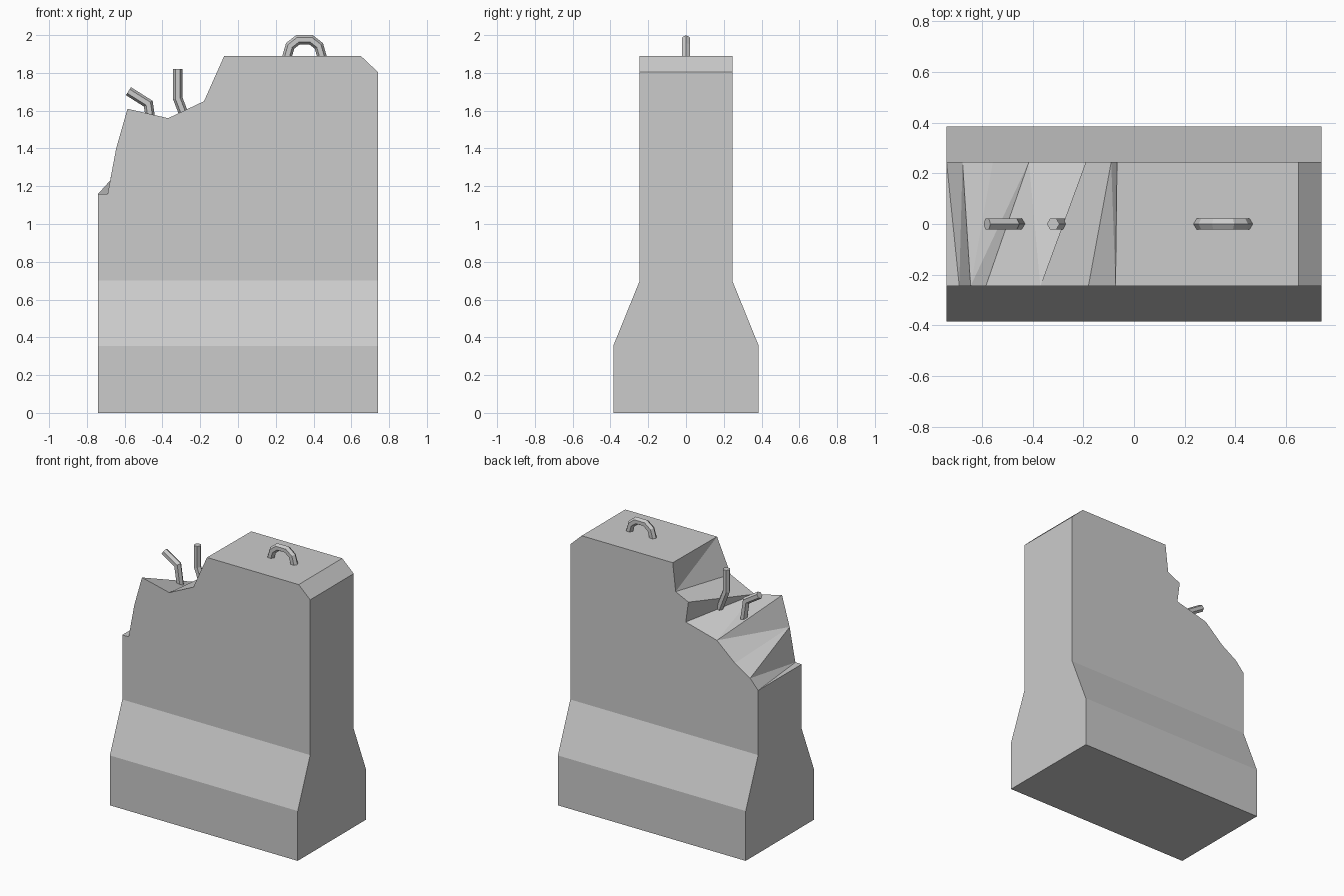
import bpy, bmesh
from mathutils import Vector

if "Cube" in bpy.data.objects:
    bpy.data.objects.remove(bpy.data.objects["Cube"])

W, Y_TOP, Y_BASE = 0.74, 0.245, 0.385


def finish(bm, name):
    bmesh.ops.recalc_face_normals(bm, faces=bm.faces)
    mesh = bpy.data.meshes.new(name)
    bm.to_mesh(mesh)
    bm.free()
    obj = bpy.data.objects.new(name, mesh)
    bpy.context.collection.objects.link(obj)
    return obj


# Broken edge outlines (x, z), from the left end up to the flat top
front_break = [(-W, 1.16), (-0.69, 1.16), (-0.645, 1.40), (-0.585, 1.61),
               (-0.37, 1.56), (-0.18, 1.65), (-0.073, 1.89)]
back_break = [(-W, 1.16), (-0.677, 1.23), (-0.557, 1.305), (-0.415, 1.43),
              (-0.17, 1.495), (-0.19, 1.642), (-0.09, 1.69), (-0.067, 1.89)]


def concrete_barrier():
    bm = bmesh.new()

    def side(s, broken):
        foot = [[bm.verts.new((x, s * y, z)) for x in (-W, W)]
                for y, z in ((Y_BASE, 0), (Y_BASE, 0.355), (Y_TOP, 0.70))]
        right = [bm.verts.new((x, s * Y_TOP, z)) for x, z in ((W, 1.805), (0.65, 1.89))]
        edge = [bm.verts.new((x, s * Y_TOP, z)) for x, z in broken]
        for a, b in zip(foot, foot[1:]):
            bm.faces.new((a[0], a[1], b[1], b[0]))
        bm.faces.new(foot[2] + right + edge[::-1])
        return foot, right, edge

    ffoot, fright, f = side(-1, front_break)
    bfoot, bright, b = side(1, back_break)

    # Ends, underside, top and corner chamfer
    bm.faces.new([r[0] for r in ffoot] + [f[0], b[0]] + [r[0] for r in bfoot[::-1]])
    bm.faces.new([r[1] for r in ffoot] + [fright[0], bright[0]] + [r[1] for r in bfoot[::-1]])
    bm.faces.new(ffoot[0] + bfoot[0][::-1])
    bm.faces.new(fright + bright[::-1])
    bm.faces.new((fright[1], f[-1], b[-1], bright[1]))

    # Fracture surface: zigzag triangles stepping along front (F) or back (B)
    i = j = 0
    for step in "FBFBBFFBBFBFB":
        if step == "F":
            bm.faces.new((f[i], f[i + 1], b[j]))
            i += 1
        else:
            bm.faces.new((f[i], b[j + 1], b[j]))
            j += 1
    return finish(bm, "concrete_barrier")


# Bent steel bar: hexagonal section swept with mitred bends in the xz plane
def steel_bar(name, path, radius=0.025):
    bm = bmesh.new()
    pts = [Vector((x, 0, z)) for x, z in path]
    rings = []
    for k, p in enumerate(pts):
        d_in = (p - pts[max(k - 1, 0)]).normalized()
        d_out = (pts[min(k + 1, len(pts) - 1)] - p).normalized()
        tangent = (d_in + d_out).normalized()
        ref = d_in if d_in.length > 0 else d_out
        normal = Vector((-tangent.z, 0, tangent.x)) / tangent.dot(ref)
        rings.append([bm.verts.new(p + normal * radius * c + Vector((0, radius * s, 0)))
                      for c, s in ((1, 0), (0.5, 0.866), (-0.5, 0.866),
                                   (-1, 0), (-0.5, -0.866), (0.5, -0.866))])
    for a, b in zip(rings, rings[1:]):
        for n in range(6):
            m = (n + 1) % 6
            bm.faces.new((a[n], a[m], b[m], b[n]))
    bm.faces.new(rings[0])
    bm.faces.new(rings[-1])
    return finish(bm, name)


concrete_barrier()
steel_bar("lifting_loop", [(0.255, 1.87), (0.276, 1.943), (0.317, 1.975),
                           (0.387, 1.975), (0.428, 1.943), (0.449, 1.87)])
steel_bar("rebar_left", [(-0.452, 1.48), (-0.475, 1.637), (-0.58, 1.703)])
steel_bar("rebar_right", [(-0.255, 1.50), (-0.319, 1.665), (-0.319, 1.82)])
